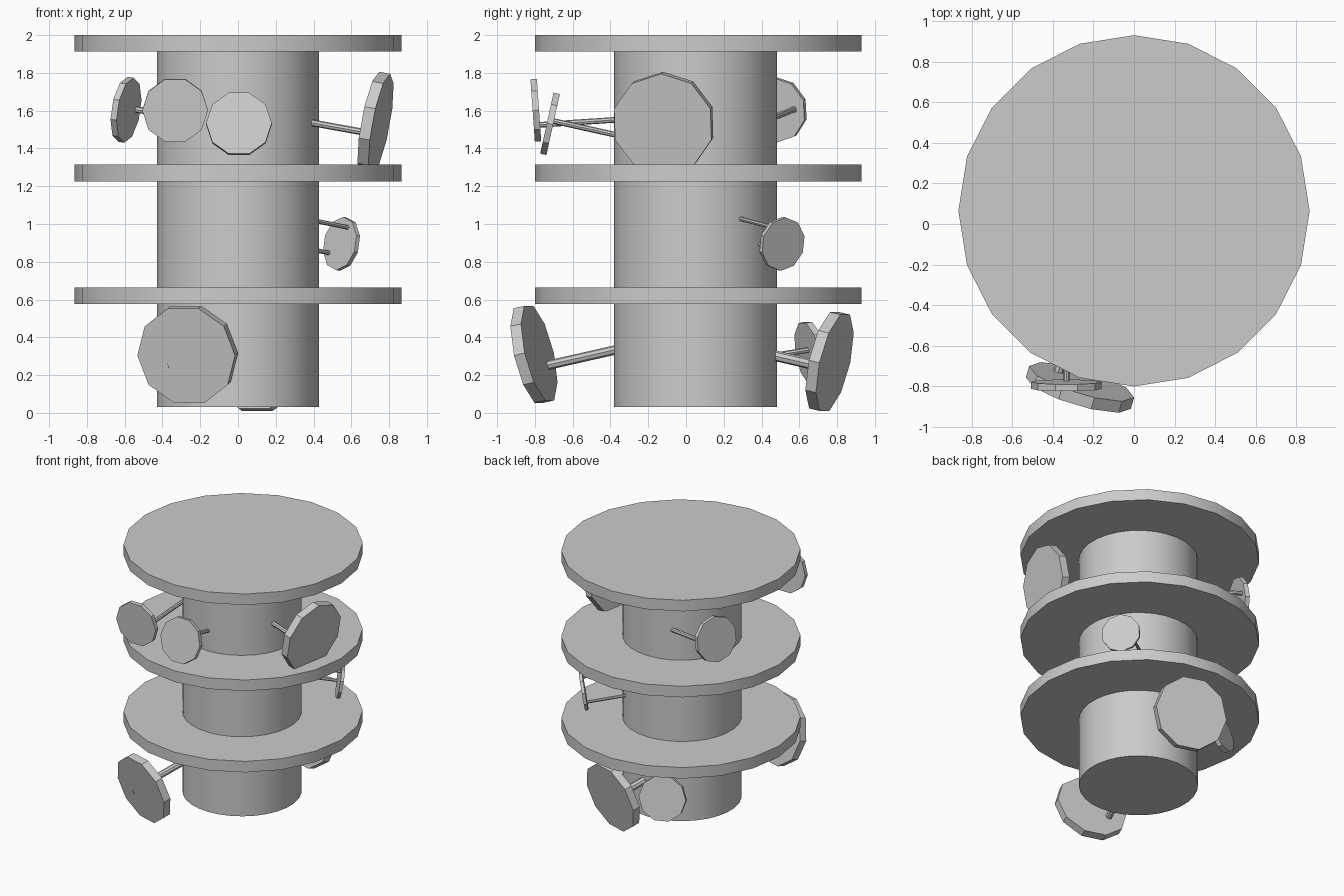
import bpy
from math import radians
from mathutils import Vector, Matrix


def cylinder(name, center, axis, radius, depth, sides, roll=0, smooth=False):
    """Cylinder along any axis; first vertex lies on the horizontal tangent."""
    n = Vector(axis).normalized()
    if abs(n.z) > 0.99:
        x = Vector((1, 0, 0))
    else:
        x = Vector((0, 0, 1)).cross(n).normalized()
    y = n.cross(x)
    rot = Matrix((x, y, n)).transposed() @ Matrix.Rotation(radians(roll + 90), 3, 'Z')
    bpy.ops.mesh.primitive_cylinder_add(vertices=sides, radius=radius, depth=depth)
    ob = bpy.context.object
    ob.name = name
    ob.data.transform(rot.to_4x4())
    ob.location = center
    if smooth:
        bpy.ops.object.shade_smooth_by_angle(angle=radians(30))
    return ob


def rod(name, start, end, radius):
    a, b = Vector(start), Vector(end)
    return cylinder(name, (a + b) / 2, b - a, radius, (b - a).length, 8)


# Central trunk
cylinder("trunk", (0, 0.05, 1.0), (0, 0, 1), 0.431, 1.94, 30, roll=-90, smooth=True)

# Round platforms
for label, z in (("lower", 0.621), ("middle", 1.27), ("top", 1.956)):
    cylinder(label + "_platform", (0, 0.065, z), (0, 0, 1), 0.865, 0.088, 20, smooth=True)

# Side paddles: name, centre, outward normal, radius, thickness, roll, rod radius, rods
paddles = [
    ("lower_front", (-0.266, -0.805, 0.31), (-0.30, -1, -0.24), 0.27, 0.06, 0, 0.025,
     [((-0.24, -0.30, 0.35), (-0.39, -0.785, 0.24))]),
    ("lower_back", (0.11, 0.76, 0.272), (0.29, 0.93, -0.22), 0.275, 0.06, 0, 0.028,
     [((0.035, 0.44, 0.31), (0.12, 0.72, 0.245))]),
    ("lower_back_left", (-0.257, 0.66, 0.315), (-0.36, 0.91, 0.18), 0.175, 0.036, 0, 0.015,
     [((-0.15, 0.44, 0.30), (-0.24, 0.66, 0.335))]),
    ("middle_back_right", (0.548, 0.508, 0.895), (0.78, 0.6, -0.16), 0.143, 0.024, 18, 0.012,
     [((0.34, 0.28, 1.03), (0.58, 0.465, 0.982)),
      ((0.26, 0.39, 0.892), (0.49, 0.57, 0.845))]),
    ("upper_front", (0.005, -0.72, 1.53), (0, -1, 0.22), 0.174, 0.034, 0, 0.015,
     [((0, -0.34, 1.465), (0, -0.715, 1.548))]),
    ("upper_front_left", (-0.333, -0.795, 1.602), (0, -1, -0.07), 0.174, 0.034, 0, 0.015,
     [((-0.33, -0.20, 1.563), (-0.333, -0.79, 1.524))]),
    ("upper_left", (-0.593, 0.475, 1.605), (-0.92, 0.35, 0.15), 0.174, 0.034, 18, 0.017,
     [((-0.18, 0.43, 1.55), (-0.565, 0.58, 1.61))]),
    ("upper_right", (0.728, -0.118, 1.533), (0.967, -0.17, -0.18), 0.272, 0.06, 18, 0.018,
     [((0.37, -0.11, 1.54), (0.71, -0.17, 1.478))]),
]
for name, center, normal, radius, thick, roll, rod_r, rods in paddles:
    cylinder(name + "_paddle", center, normal, radius, thick, 10, roll)
    for i, (a, b) in enumerate(rods):
        rod(f"{name}_rod_{i + 1}", a, b, rod_r)
